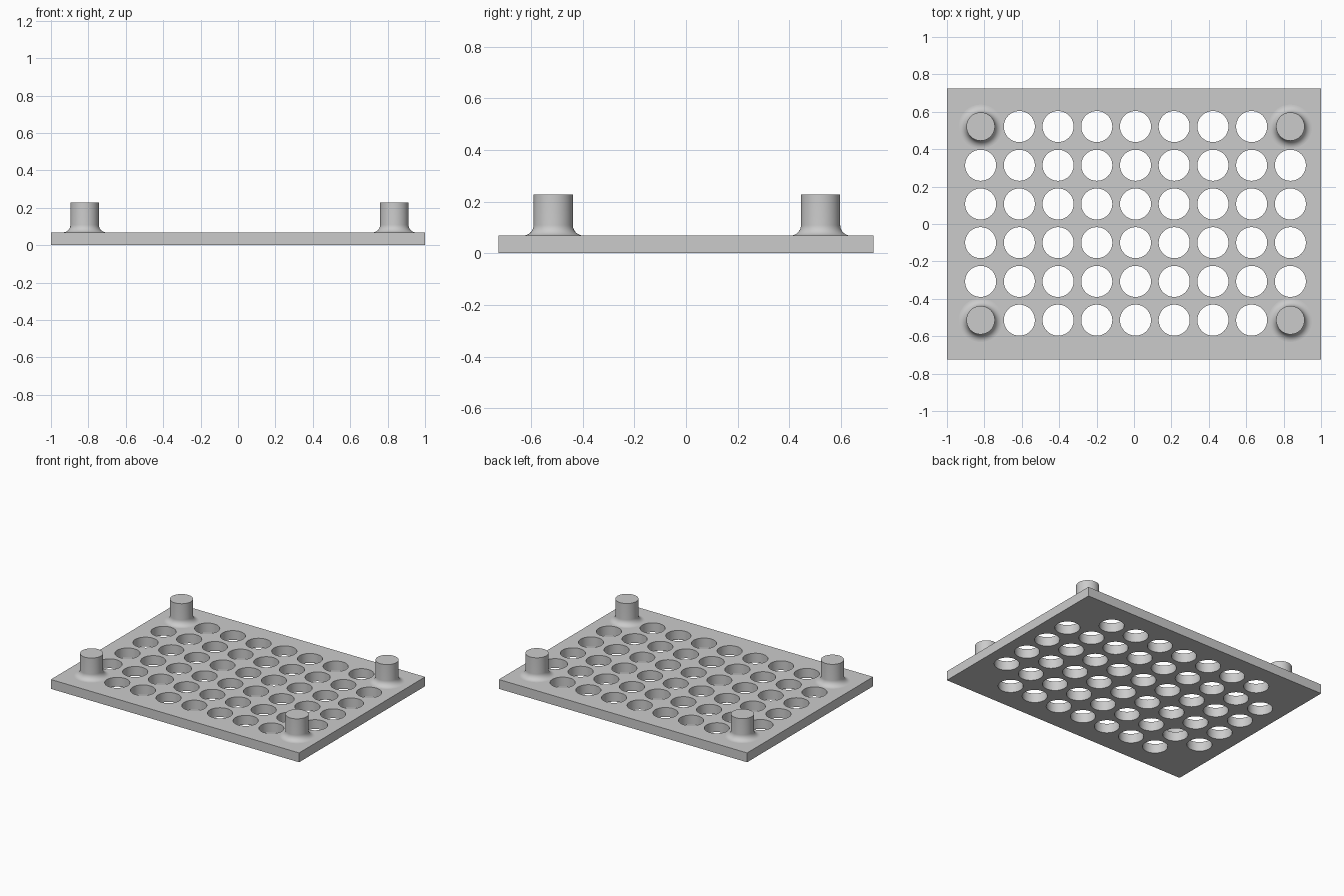
import bpy
import bmesh
from math import cos, sin, pi, radians
from mathutils import Matrix

if "Cube" in bpy.data.objects:
    bpy.data.objects.remove(bpy.data.objects["Cube"], do_unlink=True)

THICK = 0.068
DEPTH = 1.45
PITCH = 0.207
COLS, ROWS = 9, 6
X0, Y0 = -0.82, -0.514
HOLE_R = 0.083
PEG_R, PEG_TOP, FILLET = 0.076, 0.227, 0.041
SIDES = 64

grey = bpy.data.materials.new("plain grey")
grey.use_nodes = True
grey.diffuse_color = (0.6, 0.6, 0.6, 1)
grey.node_tree.nodes["Principled BSDF"].inputs["Base Color"].default_value = (0.6, 0.6, 0.6, 1)


def make_object(name, bm):
    bmesh.ops.recalc_face_normals(bm, faces=bm.faces)
    mesh = bpy.data.meshes.new(name)
    bm.to_mesh(mesh)
    bm.free()
    mesh.materials.append(grey)
    obj = bpy.data.objects.new(name, mesh)
    bpy.context.collection.objects.link(obj)
    return obj


def smooth(obj):
    bpy.ops.object.select_all(action='DESELECT')
    obj.select_set(True)
    bpy.context.view_layer.objects.active = obj
    bpy.ops.object.shade_smooth_by_angle(angle=radians(30))


# Grid positions; the four corners carry pegs, the rest are holes
corners, holes = [], []
for c in range(COLS):
    for r in range(ROWS):
        is_corner = c in (0, COLS - 1) and r in (0, ROWS - 1)
        (corners if is_corner else holes).append((X0 + c * PITCH, Y0 + r * PITCH))

# Base plate
bm = bmesh.new()
bmesh.ops.create_cube(bm, size=1, matrix=Matrix.Translation((0, 0, THICK / 2))
                      @ Matrix.Diagonal((2, DEPTH, THICK, 1)))
plate = make_object("perforated_plate", bm)

# Round holes through the plate
bm = bmesh.new()
for x, y in holes:
    bmesh.ops.create_cone(bm, cap_ends=True, segments=SIDES, radius1=HOLE_R, radius2=HOLE_R,
                          depth=THICK * 3, matrix=Matrix.Translation((x, y, THICK / 2)))
cutter = make_object("hole_cutter", bm)
cutter.hide_render = True
cut = plate.modifiers.new("holes", 'BOOLEAN')
cut.operation = 'DIFFERENCE'
cut.solver = 'EXACT'
cut.object = cutter
bpy.context.view_layer.objects.active = plate
bpy.ops.object.modifier_apply(modifier=cut.name)
bpy.data.objects.remove(cutter, do_unlink=True)
smooth(plate)

# Corner pegs with a filleted foot
STEPS = 10
arc = [i * pi / 2 / STEPS for i in range(STEPS + 1)]
profile = [(PEG_R + FILLET * (1 - sin(a)), THICK + FILLET * (1 - cos(a))) for a in arc]
profile.append((PEG_R, PEG_TOP))


def peg(name, x, y):
    bm = bmesh.new()
    rings = [[bm.verts.new((x + rad * cos(2 * pi * i / SIDES), y + rad * sin(2 * pi * i / SIDES), z))
              for i in range(SIDES)] for rad, z in profile]
    for low, high in zip(rings, rings[1:]):
        for i in range(SIDES):
            j = (i + 1) % SIDES
            bm.faces.new((low[i], low[j], high[j], high[i]))
    bm.faces.new(rings[-1])
    # Normals are made consistent on the closed shape, then the hidden foot is removed
    foot = bm.faces.new(rings[0][::-1])
    bmesh.ops.recalc_face_normals(bm, faces=bm.faces)
    bmesh.ops.delete(bm, geom=[foot], context='FACES_ONLY')
    smooth(make_object(name, bm))


for x, y in corners:
    peg(f"{'front' if y < 0 else 'back'}_{'right' if x < 0 else 'left'}_peg", x, y)
